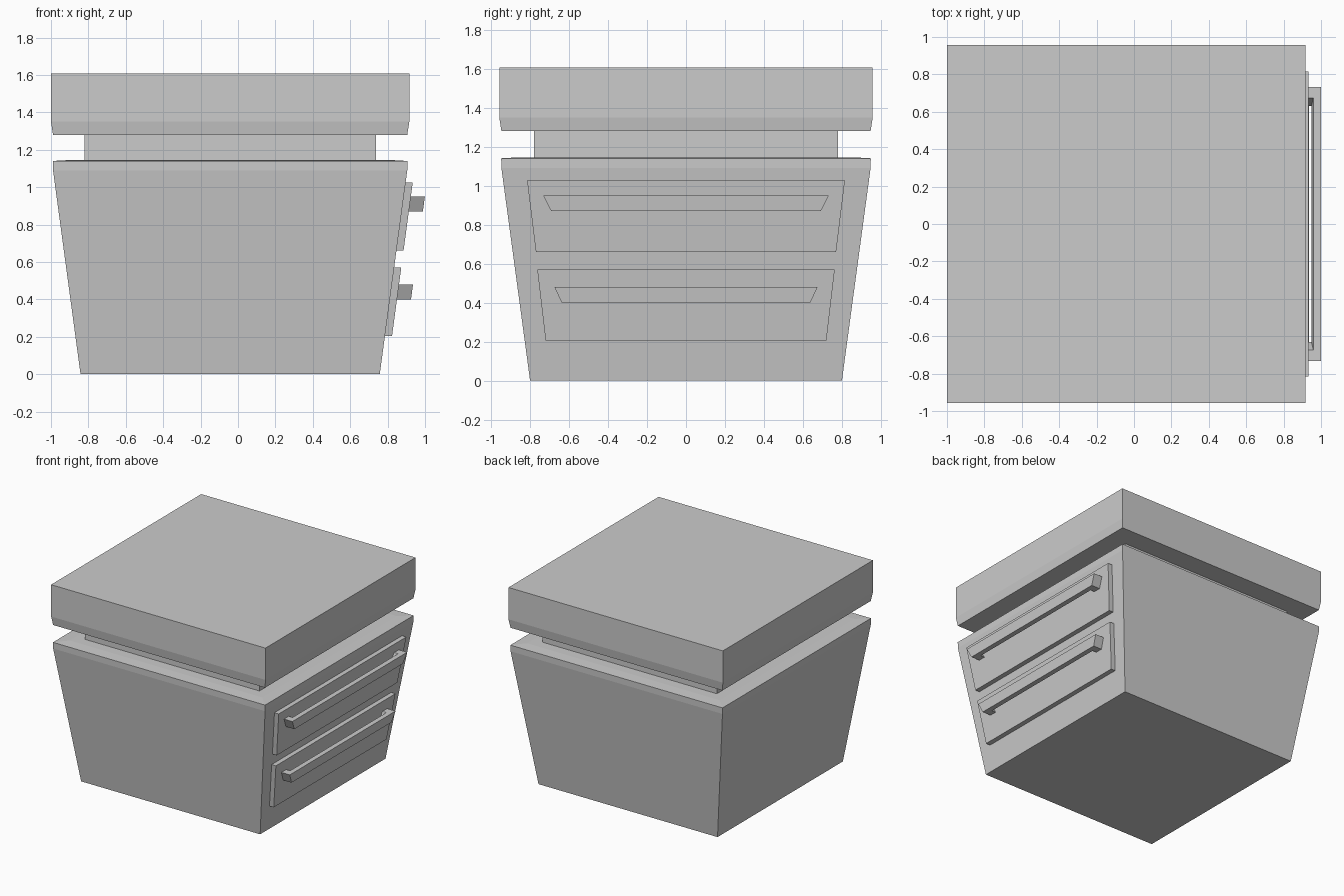
import bpy, bmesh

if "Cube" in bpy.data.objects:
    bpy.data.objects.remove(bpy.data.objects["Cube"])

CX = -0.042  # axis of the cabinet, offset by the handles


def loft(name, loops):
    """Join equal-length point loops with faces and cap both ends."""
    bm = bmesh.new()
    rings = [[bm.verts.new(p) for p in loop] for loop in loops]
    for a, b in zip(rings, rings[1:]):
        n = len(a)
        for i in range(n):
            j = (i + 1) % n
            bm.faces.new((a[i], a[j], b[j], b[i]))
    bm.faces.new(rings[0])
    bm.faces.new(rings[-1])
    bmesh.ops.recalc_face_normals(bm, faces=bm.faces)
    mesh = bpy.data.meshes.new(name)
    bm.to_mesh(mesh)
    bm.free()
    obj = bpy.data.objects.new(name, mesh)
    bpy.context.collection.objects.link(obj)
    return obj


def square(half, z):
    return [(CX + sx * half, sy * half, z)
            for sx, sy in ((-1, -1), (1, -1), (1, 1), (-1, 1))]


def square_stack(name, profile):
    return loft(name, [square(h, z) for h, z in profile])


def face_x(z):
    """x of the sloping drawer side of the body at height z."""
    return CX + 0.80 + 0.147 * z / 1.09


def panel_loop(half, z):
    x0, x1 = face_x(z) - 0.01, face_x(z) + 0.038
    return [(x0, -half, z), (x1, -half, z), (x1, half, z), (x0, half, z)]


def handle_loop(half, z):
    """U-shaped outline: two posts joined by a bar."""
    x0 = face_x(z) + 0.03
    x2 = face_x(z) + 0.113
    x1 = x2 - 0.04
    inner = half - 0.06
    side = [(x0, inner, z), (x0, half, z), (x2, half, z)]
    pts = [(x1, inner, z)] + side
    return pts + [(x, -y, z) for x, y, z in reversed(pts)]


# Tapered body, recessed neck and thick lid
square_stack("body", [(0.80, 0), (0.947, 1.09), (0.948, 1.14), (0.86, 1.145)])
square_stack("neck", [(0.78, 1.135), (0.78, 1.29)])
square_stack("lid", [(0.947, 1.28), (0.958, 1.35), (0.958, 1.607)])

# Drawer fronts: bottom half-width and z, top half-width and z
drawers = {
    "upper": ((0.77, 0.66), (0.815, 1.025), (0.692, 0.87), (0.733, 0.95)),
    "lower": ((0.72, 0.205), (0.763, 0.57), (0.638, 0.40), (0.675, 0.48)),
}
for level, (p0, p1, h0, h1) in drawers.items():
    loft(level + "_drawer_front", [panel_loop(*p0), panel_loop(*p1)])
    loft(level + "_drawer_handle", [handle_loop(*h0), handle_loop(*h1)])
